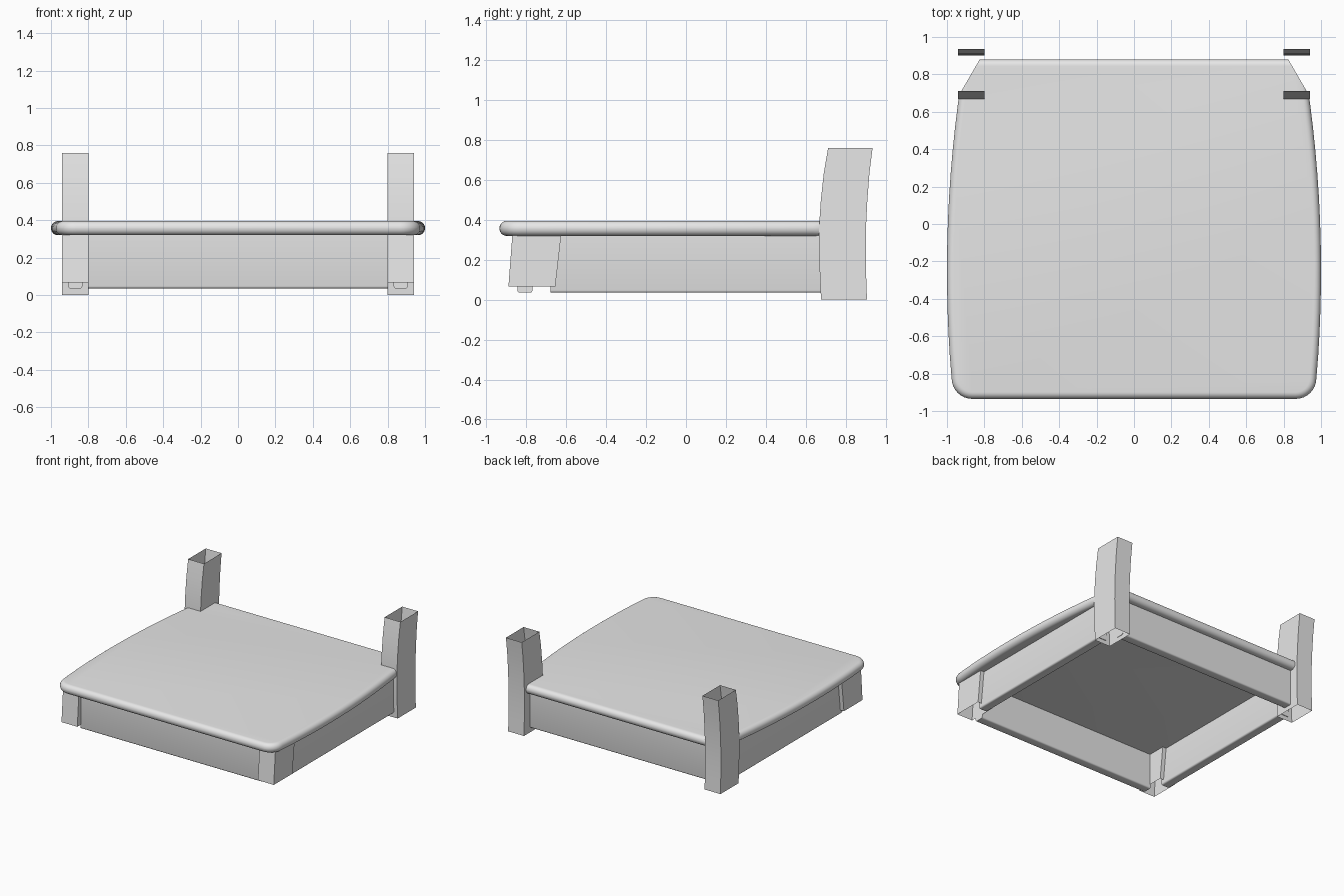
import bpy, bmesh, math
from mathutils import Vector

cube = bpy.data.objects.get("Cube")
if cube:
    bpy.data.objects.remove(cube, do_unlink=True)

grey = bpy.data.materials.new("plain grey")
grey.use_nodes = True
grey.diffuse_color = (0.8, 0.8, 0.8, 1)
grey.node_tree.nodes["Principled BSDF"].inputs["Base Color"].default_value = (0.8, 0.8, 0.8, 1)


def finish(name, bm):
    """Turn a bmesh into a smooth-by-angle object."""
    bmesh.ops.recalc_face_normals(bm, faces=bm.faces[:])
    mesh = bpy.data.meshes.new(name)
    bm.to_mesh(mesh)
    bm.free()
    mesh.materials.append(grey)
    obj = bpy.data.objects.new(name, mesh)
    bpy.context.collection.objects.link(obj)
    bpy.ops.object.select_all(action='DESELECT')
    obj.select_set(True)
    bpy.context.view_layer.objects.active = obj
    bpy.ops.object.shade_smooth_by_angle(angle=math.radians(35))
    return obj


def leg(name, x0, x1, sections):
    """Open square tube through sections of (z, front y, back y)."""
    bm = bmesh.new()
    rings = [[bm.verts.new(p) for p in
              ((x0, yf, z), (x1, yf, z), (x1, yb, z), (x0, yb, z))]
             for z, yf, yb in sections]
    for low, high in zip(rings, rings[1:]):
        for i in range(4):
            j = (i + 1) % 4
            bm.faces.new((low[i], low[j], high[j], high[i]))
    return finish(name, bm)


def rail(name, x0, x1, y0, y1, z0=0.035, z1=0.325):
    """Board with softened long lower edges."""
    bm = bmesh.new()
    bmesh.ops.create_cube(bm, size=1)
    for v in bm.verts:
        v.co = ((x0 + x1) / 2 + v.co.x * (x1 - x0),
                (y0 + y1) / 2 + v.co.y * (y1 - y0),
                (z0 + z1) / 2 + v.co.z * (z1 - z0))
    axis = 0 if x1 - x0 > y1 - y0 else 1
    edges = [e for e in bm.edges
             if abs(e.verts[0].co[axis] - e.verts[1].co[axis]) > 0.5
             and e.verts[0].co.z < z0 + 0.01]
    bmesh.ops.bevel(bm, geom=edges, offset=0.012, segments=3, profile=0.5, affect='EDGES')
    return finish(name, bm)


# Seat: bowed outline, round front corners, bullnose rim
r, cx, cy = 0.11, 0.865, -0.825
half = [(cx + r * math.sin(a), cy - r * math.cos(a))
        for a in (math.pi / 2 * i / 8 for i in range(9))]
for i in range(1, 15):
    y = cy + (0.88 - cy) * i / 14
    half.append((1 - 0.0735 * (y + 0.25) ** 2, y))
outline = half + [(-x, y) for x, y in reversed(half)]
bm = bmesh.new()
base = bm.faces.new([bm.verts.new((x, y, 0.32)) for x, y in outline])
top = bmesh.ops.extrude_face_region(bm, geom=[base], use_keep_orig=True)
for v in top["geom"]:
    if isinstance(v, bmesh.types.BMVert):
        v.co.z = 0.395
bmesh.ops.recalc_face_normals(bm, faces=bm.faces[:])
rim = [e for e in bm.edges if abs(e.verts[0].co.z - e.verts[1].co.z) < 0.001]
bmesh.ops.bevel(bm, geom=rim, offset=0.036, segments=6, profile=0.5, affect='EDGES')
# Diagonal cuts at the back corners, inside the legs
for side in (-1, 1):
    cut = bmesh.ops.bisect_plane(
        bm, geom=bm.verts[:] + bm.edges[:] + bm.faces[:], dist=1e-5,
        plane_co=(side * 0.935, 0.69, 0), plane_no=Vector((side * 0.19, 0.11, 0)).normalized(),
        clear_outer=True)
    bmesh.ops.holes_fill(bm, edges=[e for e in bm.edges if e.is_boundary], sides=0)
finish("seat", bm)

# Legs: short sheared front pair, tall curved back pair
front = [(0.067, -0.89, -0.655), (0.33, -0.87, -0.625)]
back = [(0, 0.677, 0.907), (0.12, 0.671, 0.903), (0.25, 0.667, 0.901), (0.38, 0.668, 0.903),
        (0.5, 0.676, 0.909), (0.63, 0.69, 0.919), (0.76, 0.712, 0.935)]
for side, label in ((1, "left"), (-1, "right")):
    x0, x1 = sorted((side * 0.80, side * 0.94))
    leg("front_leg_" + label, x0, x1, front)
    leg("back_leg_" + label, x0, x1, back)
    # Side rails
    x0, x1 = sorted((side * 0.832, side * 0.908))
    rail("side_rail_" + label, x0, x1, -0.68, 0.68)

# Front and back rails
rail("front_rail", -0.803, 0.803, -0.845, -0.77)
rail("back_rail", -0.803, 0.803, 0.755, 0.83)
